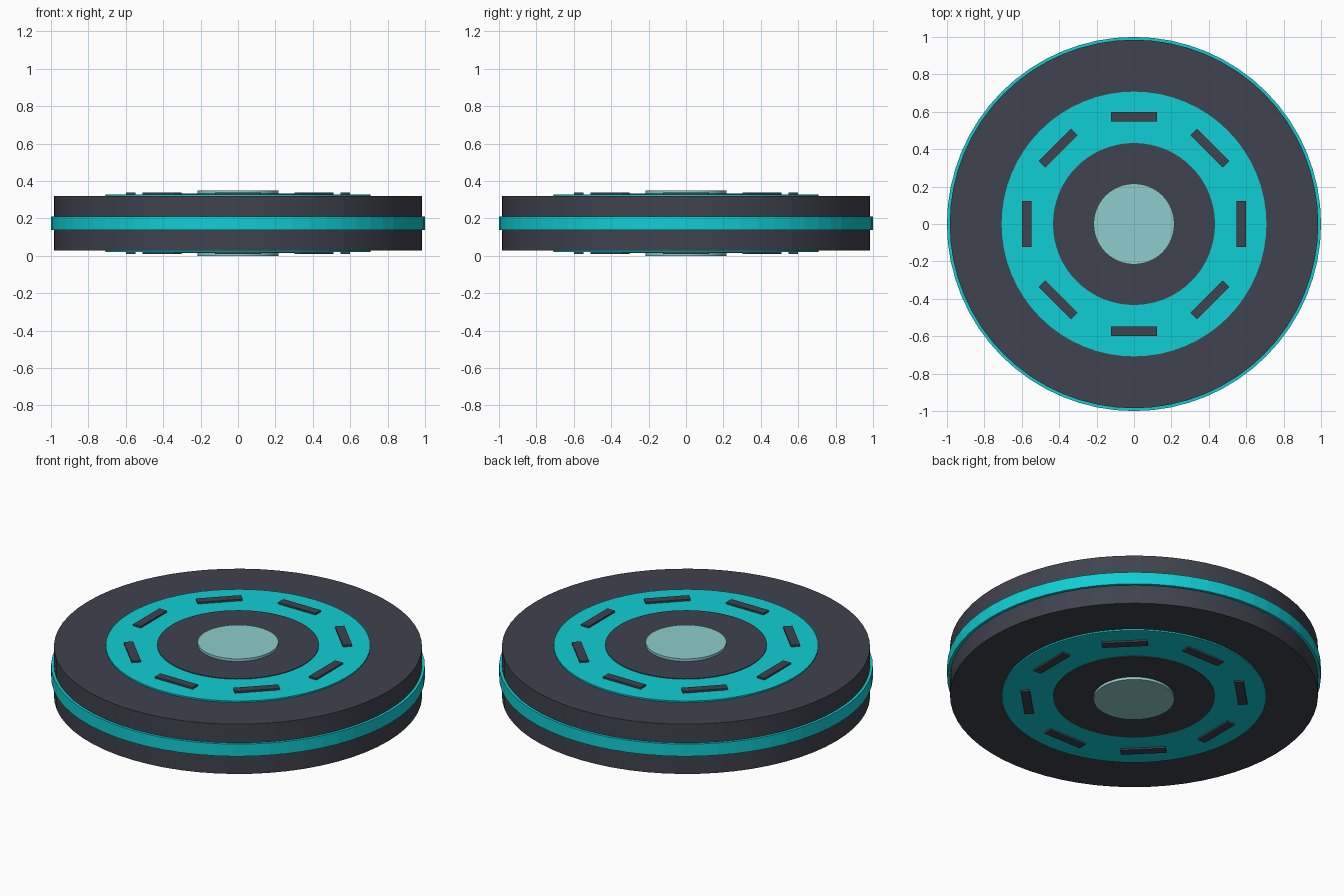
import bpy, bmesh, math
from mathutils import Matrix

if "Cube" in bpy.data.objects:
    bpy.data.objects.remove(bpy.data.objects["Cube"])

MID = 0.174  # mid height; the wheel is mirrored about this plane
SEG = 64


def material(name, rgb):
    m = bpy.data.materials.new(name)
    m.diffuse_color = (*rgb, 1)
    m.use_nodes = True
    m.node_tree.nodes["Principled BSDF"].inputs["Base Color"].default_value = m.diffuse_color
    return m


DARK = material("charcoal", (0.050, 0.056, 0.075))
TEAL = material("bright_teal", (0.005, 0.62, 0.66))
PALE = material("pale_aqua", (0.27, 0.61, 0.61))


def make_object(name, bm, mat, smooth=False):
    bmesh.ops.recalc_face_normals(bm, faces=bm.faces)
    me = bpy.data.meshes.new(name)
    bm.to_mesh(me)
    bm.free()
    me.materials.append(mat)
    ob = bpy.data.objects.new(name, me)
    bpy.context.collection.objects.link(ob)
    if smooth:
        bpy.ops.object.select_all(action='DESELECT')
        ob.select_set(True)
        bpy.context.view_layer.objects.active = ob
        bpy.ops.object.shade_smooth_by_angle(angle=math.radians(35))
    return ob


def disc(name, r, z0, z1, mat, smooth=True):
    bm = bmesh.new()
    bmesh.ops.create_cone(bm, cap_ends=True, segments=SEG, radius1=r, radius2=r,
                          depth=z1 - z0, matrix=Matrix.Translation((0, 0, (z0 + z1) / 2)))
    return make_object(name, bm, mat, smooth)


def ring(name, r0, r1, z0, z1, mat, smooth=True):
    bm = bmesh.new()
    loops = []
    for r, z in ((r0, z0), (r1, z0), (r1, z1), (r0, z1)):
        loops.append([bm.verts.new((r * math.cos(2 * math.pi * i / SEG),
                                    r * math.sin(2 * math.pi * i / SEG), z)) for i in range(SEG)])
    for k in range(4):
        a, b = loops[k], loops[(k + 1) % 4]
        for i in range(SEG):
            j = (i + 1) % SEG
            bm.faces.new((a[i], a[j], b[j], b[i]))
    return make_object(name, bm, mat, smooth)


# Main body and the coloured band around its rim
disc("body", 0.985, MID - 0.147, MID + 0.147, DARK)
ring("rim_band", 0.95, 1.0, MID - 0.036, MID + 0.036, TEAL, smooth=False)

# Matching face details on the top and the underside
for side, s in (("top", 1), ("bottom", -1)):
    def span(h):
        return sorted((MID + s * 0.14, MID + s * h))

    ring(side + "_face_ring", 0.42, 0.708, *span(0.155), TEAL)
    disc(side + "_hub_plate", 0.433, *span(0.159), DARK)
    disc(side + "_centre_light", 0.216, *span(0.174), PALE)

    # Eight raised bars set tangent to the ring
    bm = bmesh.new()
    z0, z1 = span(0.165)
    for i in range(8):
        m = (Matrix.Rotation(i * math.pi / 4, 4, 'Z')
             @ Matrix.Translation((0.574, 0, (z0 + z1) / 2))
             @ Matrix.Diagonal((0.05, 0.245, z1 - z0, 1)))
        bmesh.ops.create_cube(bm, size=1, matrix=m)
    make_object(side + "_ring_bars", bm, DARK)
